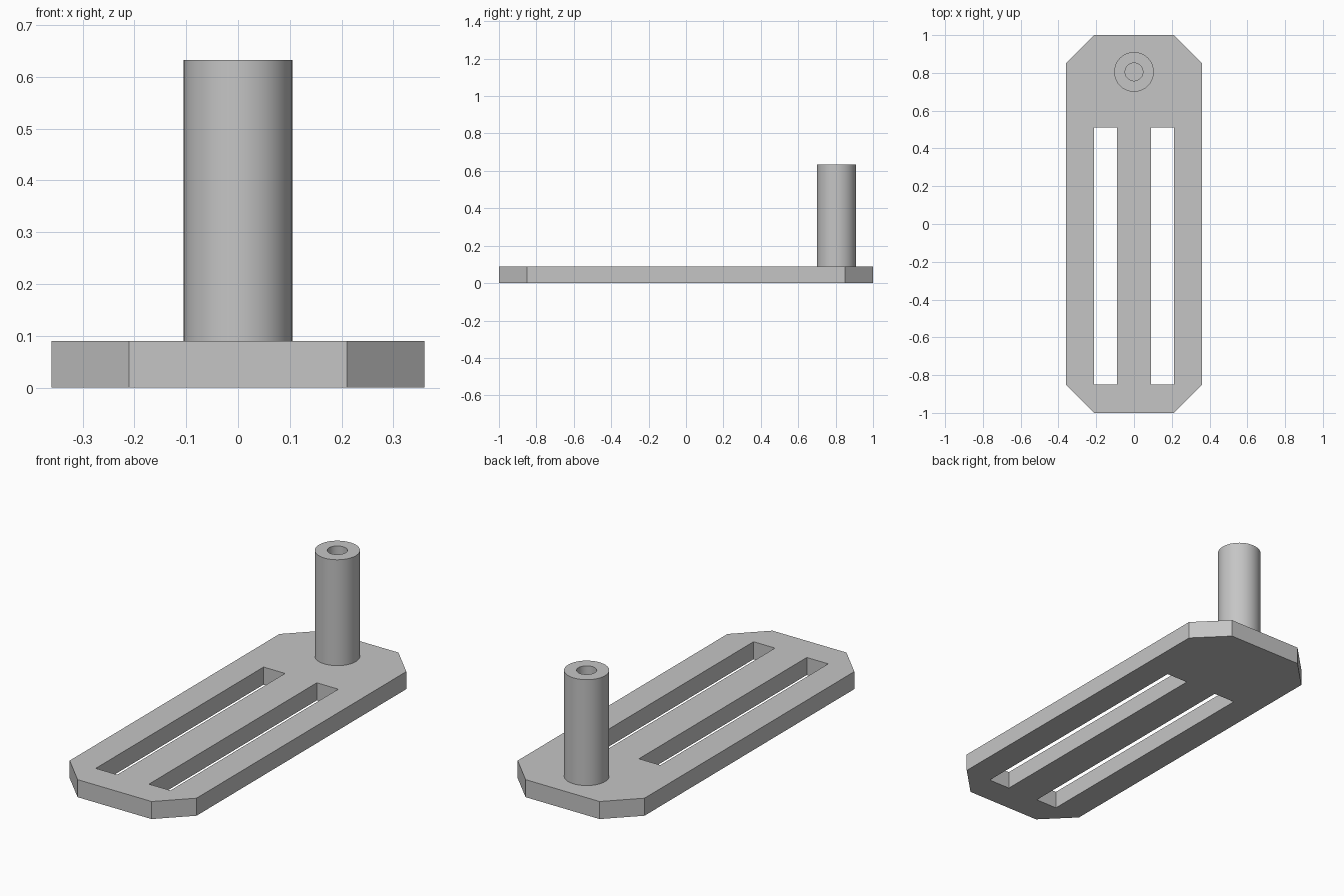
import bpy, bmesh, math

cube = bpy.data.objects.get("Cube")
if cube:
    bpy.data.objects.remove(cube, do_unlink=True)

THICK = 0.09
POST_Y, POST_TOP = 0.805, 0.633
POST_R, BORE_R = 0.105, 0.047

grey = bpy.data.materials.new("plain_grey")
grey.use_nodes = True
colour = (0.56, 0.56, 0.56, 1)
grey.diffuse_color = colour
grey.node_tree.nodes["Principled BSDF"].inputs["Base Color"].default_value = colour


def add_object(name, data):
    obj = bpy.data.objects.new(name, data)
    bpy.context.collection.objects.link(obj)
    return obj


def select_only(obj):
    bpy.ops.object.select_all(action='DESELECT')
    obj.select_set(True)
    bpy.context.view_layer.objects.active = obj


# Base plate: chamfered outline with two long slots, extruded as a filled curve
corner = [(0.36, 0.85), (0.21, 1.0)]
outline = (corner + [(-x, y) for x, y in reversed(corner)]
           + [(-x, -y) for x, y in corner] + [(x, -y) for x, y in reversed(corner)])
loops = [outline]
for side in (-1, 1):
    inner, outer = side * 0.09, side * 0.212
    loops.append([(inner, -0.85), (outer, -0.85), (outer, 0.51), (inner, 0.51)])

curve = bpy.data.curves.new("base_plate", 'CURVE')
curve.dimensions = '2D'
curve.fill_mode = 'BOTH'
curve.extrude = THICK / 2
for loop in loops:
    spline = curve.splines.new('POLY')
    spline.points.add(len(loop) - 1)
    for point, (x, y) in zip(spline.points, loop):
        point.co = (x, y, 0, 1)
    spline.use_cyclic_u = True
plate = add_object("base_plate", curve)
plate.location.z = THICK / 2
select_only(plate)
bpy.ops.object.convert(target='MESH')
plate = bpy.context.object
bm = bmesh.new()
bm.from_mesh(plate.data)
bmesh.ops.remove_doubles(bm, verts=bm.verts, dist=0.0001)
bmesh.ops.recalc_face_normals(bm, faces=bm.faces)
bm.to_mesh(plate.data)
bm.free()
plate.data.materials.clear()
plate.data.materials.append(grey)
select_only(plate)
bpy.ops.object.shade_flat()

# Hollow post: a lathed wall profile with a blind bore ending at the plate
mesh = bpy.data.meshes.new("hollow_post")
bm = bmesh.new()
profile = [(0, THICK + 0.001), (BORE_R, THICK + 0.001), (BORE_R, POST_TOP),
           (POST_R, POST_TOP), (POST_R, THICK)]
verts = [bm.verts.new((r, 0, z)) for r, z in profile]
edges = [bm.edges.new(pair) for pair in zip(verts, verts[1:])]
bmesh.ops.spin(bm, geom=verts + edges, cent=(0, 0, 0), axis=(0, 0, 1),
               angle=math.tau, steps=64)
bmesh.ops.remove_doubles(bm, verts=bm.verts, dist=0.0001)
bmesh.ops.recalc_face_normals(bm, faces=bm.faces)
# The top rim must face upwards
if any(f.normal.z < -0.5 for f in bm.faces):
    bmesh.ops.reverse_faces(bm, faces=bm.faces)
bm.to_mesh(mesh)
bm.free()
mesh.materials.append(grey)
post = add_object("hollow_post", mesh)
post.location.y = POST_Y
select_only(post)
bpy.ops.object.shade_smooth_by_angle(angle=math.radians(30))
